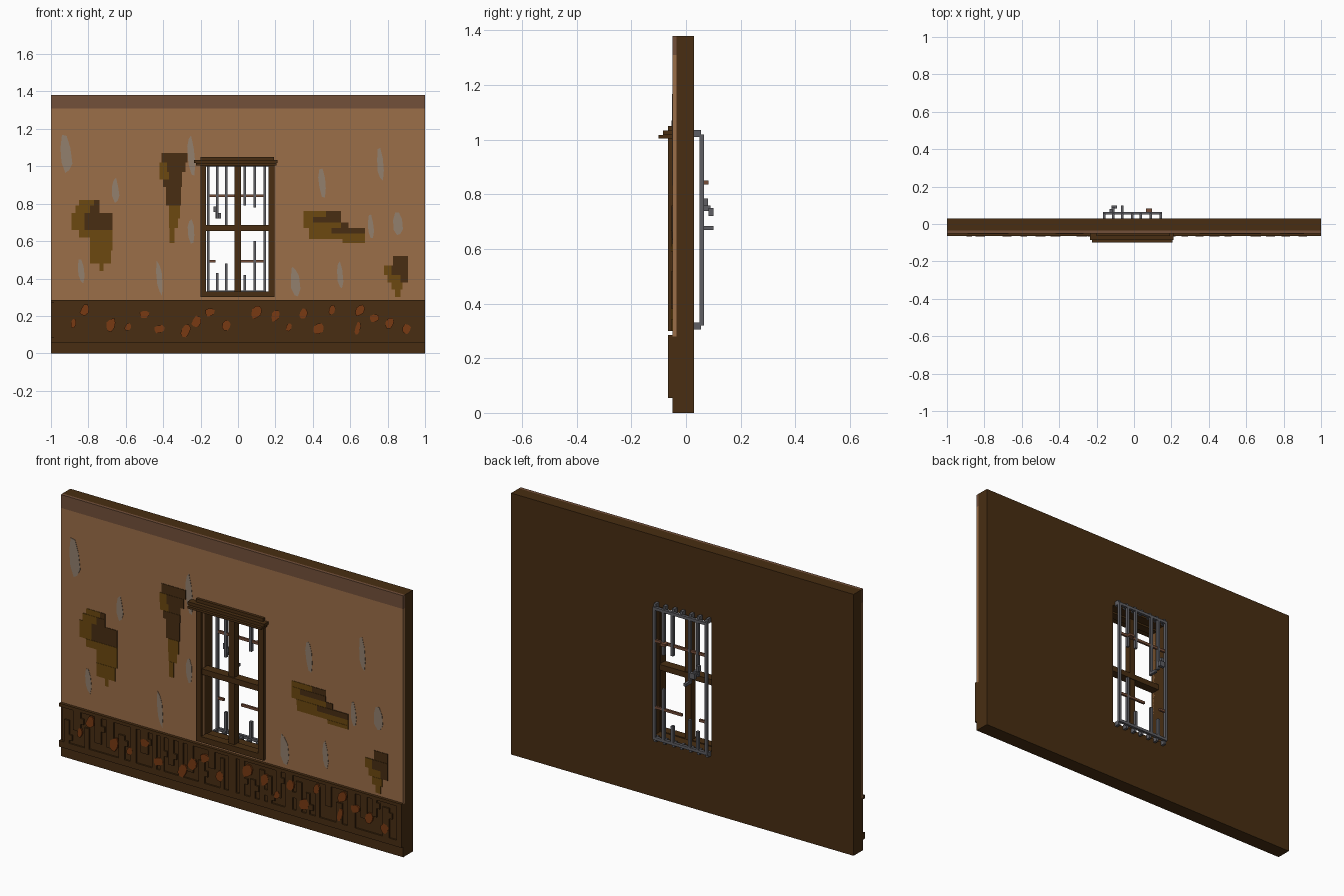
import bpy, bmesh, math, random

cube = bpy.data.objects.get("Cube")
if cube:
    bpy.data.objects.remove(cube, do_unlink=True)
random.seed(4)


def material(name, rgb):
    m = bpy.data.materials.new(name)
    m.use_nodes = True
    m.diffuse_color = (*rgb, 1)
    m.node_tree.nodes["Principled BSDF"].inputs["Base Color"].default_value = (*rgb, 1)
    return m


DARK = material("dark wood", (0.065, 0.027, 0.006))
PLASTER = material("tan plaster", (0.33, 0.156, 0.065))
BAND = material("brown trim", (0.171, 0.08, 0.042))
STAIN = material("grey plaster stain", (0.29, 0.215, 0.155))
RUST = material("orange rot", (0.19, 0.042, 0.006))
OCHRE = material("ochre lath", (0.15, 0.066, 0.005))
IRON = material("grey iron", (0.114, 0.114, 0.127))
RUSTY = material("rusty iron", (0.18, 0.075, 0.04))


def finish(name, bm, *mats):
    bmesh.ops.recalc_face_normals(bm, faces=bm.faces)
    me = bpy.data.meshes.new(name)
    bm.to_mesh(me)
    bm.free()
    for m in mats:
        me.materials.append(m)
    ob = bpy.data.objects.new(name, me)
    bpy.context.scene.collection.objects.link(ob)
    return ob


def add_box(bm, x0, x1, y0, y1, z0, z1, index=0):
    v = [bm.verts.new((x, y, z)) for x in (x0, x1) for y in (y0, y1) for z in (z0, z1)]
    for q in ((0, 1, 3, 2), (4, 6, 7, 5), (0, 4, 5, 1), (2, 3, 7, 6), (0, 2, 6, 4), (1, 5, 7, 3)):
        bm.faces.new([v[i] for i in q]).material_index = index


def boxes(name, dims, *mats):
    """Boxes given as x0, x1, y0, y1, z0, z1 and an optional material index."""
    bm = bmesh.new()
    for d in dims:
        add_box(bm, *d)
    return finish(name, bm, *mats)


def ring(name, outer, inner, y0, y1, mat):
    """Slab with a rectangular hole; rectangles are x0, x1, z0, z1."""
    bm = bmesh.new()
    loops = []
    for y in (y0, y1):
        for a, b, c, d in (outer, inner):
            loops.append([bm.verts.new((x, y, z)) for x, z in ((a, c), (b, c), (b, d), (a, d))])
    fo, fi, bo, bi = loops
    for p, q in ((fo, fi), (bo, bi), (fo, bo), (fi, bi)):
        for i in range(4):
            j = (i + 1) % 4
            bm.faces.new((p[i], p[j], q[j], q[i]))
    return finish(name, bm, mat)


def spots(name, items, y0, y1, mat, skew=0.0):
    """Thin uneven octagons given as x, z, width, height."""
    bm = bmesh.new()
    for x, z, w, h in items:
        pts = []
        for k in range(8):
            a = (k + 0.5) * math.tau / 8
            r = random.uniform(0.42, 0.58)
            dz = math.sin(a) * h * r
            pts.append((x + math.cos(a) * w * r - dz * skew, z + dz))
        front = [bm.verts.new((px, y0, pz)) for px, pz in pts]
        back = [bm.verts.new((px, y1, pz)) for px, pz in pts]
        bm.faces.new(front)
        bm.faces.new(back)
        for k in range(8):
            n = (k + 1) % 8
            bm.faces.new((front[k], front[n], back[n], back[k]))
    return finish(name, bm, mat)


# Wall core, plaster skin and trims
hole = (-0.17, 0.165, 0.325, 1.01)
ring("wall_core", (-1, 1, 0, 1.38), hole, -0.035, 0.03, DARK)
ring("plaster_skin", (-1, 1, 0.28, 1.31), hole, -0.05, -0.035, PLASTER)
boxes("top_band", [(-1, 1, -0.05, -0.035, 1.31, 1.38)], BAND)
boxes("base_board", [(-1, 1, -0.05, -0.035, 0, 0.28)], DARK)

# Wainscot: rails, then broken slats with side arms on a recessed panel
boxes("wainscot_panel", [(-0.985, 1, -0.057, -0.05, 0.06, 0.28)], DARK)
boxes("wainscot_rails", [(-1, 1, -0.065, -0.05, 0.055, 0.088),
                         (-1, 1, -0.065, -0.05, 0.268, 0.285)], DARK)
slats = [(0.97, 1, -0.065, -0.05, 0.08, 0.275)]
x = -0.97
while x < 0.93:
    w = random.uniform(0.022, 0.045)
    kind = random.random()
    z0 = 0.08 if kind < 0.75 else random.uniform(0.12, 0.18)
    z1 = 0.275 if kind > 0.3 else random.uniform(0.18, 0.25)
    slats.append((x, x + w, -0.065, -0.05, z0, z1))
    if random.random() < 0.55:
        z = random.uniform(z0 + 0.02, z1 - 0.05)
        slats.append((x + w, x + w + 0.018, -0.065, -0.05, z, z + 0.03))
    x += w + random.uniform(0.018, 0.035)
boxes("wainscot_slats", slats, DARK)
rot = [(-.88, .16), (-.82, .23), (-.68, .15), (-.59, .14), (-.5, .21), (-.42, .13), (-.28, .12),
       (-.22, .17), (-.15, .22), (-.06, .15), (.1, .22), (.2, .2), (.27, .14), (.35, .21),
       (.43, .13), (.5, .23), (.65, .23), (.64, .13), (.73, .19), (.81, .16), (.9, .13)]
spots("wainscot_rot", [(a, b, random.uniform(.03, .055), random.uniform(.04, .08))
                       for a, b in rot], -0.0655, -0.057, RUST, -0.2)

# Faded stains on the plaster
spots("plaster_stains", [
    (-.92, 1.06, .06, .21), (-.655, .87, .04, .13), (-.25, 1.06, .035, .21), (.45, .91, .04, .15),
    (.76, 1.01, .035, .17), (.71, .68, .03, .12), (.855, .69, .05, .13), (-.84, .44, .035, .13),
    (-.42, .4, .03, .18), (.305, .38, .05, .17), (.545, .415, .03, .15), (-.25, .65, .035, .13),
], -0.0515, -0.045, STAIN, 0.08)

# Exposed lath: rows of z0, z1, x0, x1, split (ochre left of it, dark right)
holes = {
    "left": [(.79, .82, -.85, -.74, -.77), (.75, .79, -.87, -.74, -.79), (.66, .75, -.89, -.67, -.82),
             (.62, .66, -.85, -.67, -.67), (.55, .62, -.79, -.67, -.67), (.48, .55, -.79, -.68, -.68),
             (.44, .48, -.74, -.72, -.72)],
    "upper": [(1.02, 1.07, -.41, -.27, -.41), (.97, 1.02, -.42, -.28, -.38), (.93, .97, -.42, -.30, -.37),
              (.89, .93, -.40, -.30, -.40), (.79, .89, -.385, -.305, -.385), (.72, .79, -.37, -.31, -.31),
              (.67, .72, -.37, -.32, -.32), (.59, .67, -.365, -.34, -.34)],
    "right": [(.73, .76, .35, .55, .47), (.70, .73, .35, .55, .40), (.67, .70, .35, .59, .55),
              (.64, .67, .38, .68, .50), (.61, .64, .38, .68, .68), (.59, .61, .56, .68, .68)],
    "lower": [(.47, .52, .83, .91, .83), (.42, .47, .78, .91, .82), (.38, .42, .80, .91, .87),
              (.34, .38, .82, .88, .88), (.30, .34, .84, .87, .87)],
}
for side, rows in holes.items():
    dims = []
    for i, (z0, z1, x0, x1, s) in enumerate(rows):
        y = -0.0525 - 0.0015 * (i % 2)
        if s > x0:
            dims.append((x0, s, y, -0.046, z0, z1, 0))
        if s < x1:
            dims.append((s, x1, y, -0.046, z0, z1, 1))
    boxes("lath_" + side, dims, OCHRE, DARK)

# Window frame, cross bars and stepped head
ring("window_frame", (-0.2, 0.195, 0.3, 1.01), (-0.17, 0.163, 0.33, 1.0), -0.065, -0.02, DARK)
boxes("window_mullion", [(-0.02, 0.015, -0.05, -0.015, 0.33, 1.0)], DARK)
boxes("window_crossbar", [(-0.17, 0.163, -0.058, -0.01, 0.655, 0.685)], DARK)
boxes("window_head", [(-0.225, 0.205, -0.1, -0.04, 1.005, 1.017),
                      (-0.235, 0.212, -0.085, -0.04, 1.017, 1.033),
                      (-0.2, 0.192, -0.065, -0.04, 1.033, 1.05)], DARK)

# Iron grille behind the window, with broken bars
Y0, Y1, T = 0.05, 0.065, 0.007
bars = [(-0.16, 0.32, 1.02), (0.143, 0.32, 1.02), (-0.11, 0.72, 1.02), (-0.063, 0.72, 1.02),
        (0.037, 0.79, 1.02), (0.09, 0.78, 1.02), (-0.11, 0.32, 0.43), (-0.063, 0.32, 0.48),
        (0.037, 0.32, 0.42), (0.09, 0.32, 0.6)]
boxes("grille_bars", [(x - T, x + T, Y0, Y1, a, b) for x, a, b in bars], IRON)
boxes("grille_rails", [(-0.167, 0.15, Y0, Y1, z, z + 0.015) for z in (0.32, 1.005)], IRON)
boxes("grille_brackets", [(x - T, x + T, 0.028, Y0 + 0.005, z, z + 0.025)
                          for x in (-0.16, -0.11, -0.063, -0.01, 0.037, 0.09, 0.143)
                          for z in (0.305, 1.01)], IRON)
boxes("grille_crossbars", [(-0.16, 0.143, Y0 + 0.002, Y1 - 0.002, 0.836, 0.85, 0),
                           (-0.16, -0.12, Y0 + 0.002, Y1 - 0.002, 0.485, 0.498, 0),
                           (-0.02, 0.143, Y0 + 0.002, Y1 - 0.002, 0.485, 0.498, 0)], RUSTY)
boxes("grille_bent_ends", [(-0.13, -0.115, Y1 - 0.003, 0.08, 0.755, 0.785, 0),
                           (-0.12, -0.09, 0.083, 0.1, 0.72, 0.75, 0),
                           (-0.12, -0.105, 0.06, 0.09, 0.74, 0.76, 0),
                           (-0.07, -0.056, 0.05, 0.1, 0.67, 0.685, 0),
                           (-0.07, -0.056, 0.05, 0.065, 0.67, 0.73, 0),
                           (0.065, 0.095, Y1 - 0.003, 0.083, 0.836, 0.85, 1)], IRON, RUSTY)
